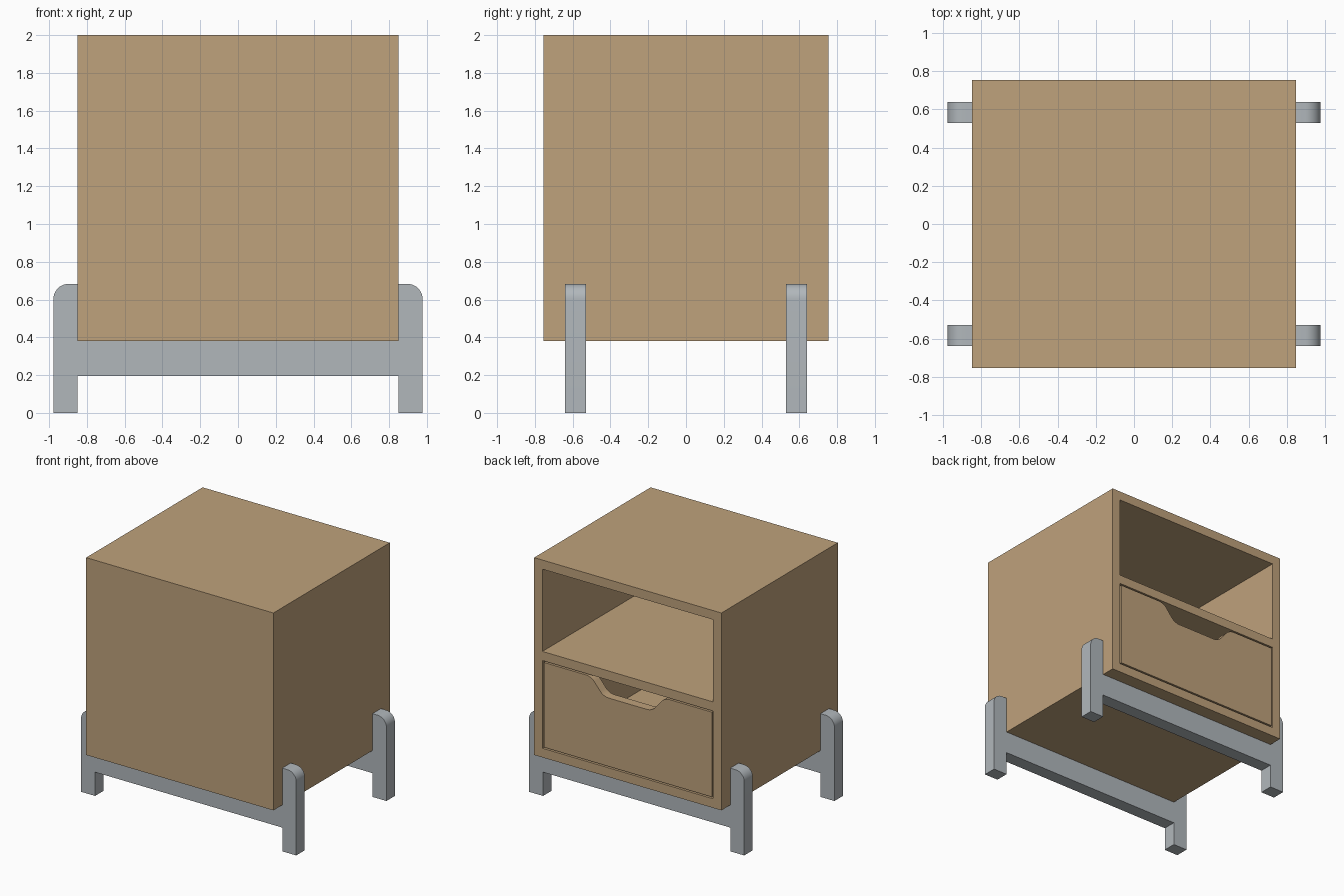
import bpy, bmesh, math
from mathutils import Vector

if "Cube" in bpy.data.objects:
    bpy.data.objects.remove(bpy.data.objects["Cube"])


def material(name, rgb):
    m = bpy.data.materials.new(name)
    m.diffuse_color = (*rgb, 1)
    m.use_nodes = True
    m.node_tree.nodes["Principled BSDF"].inputs["Base Color"].default_value = m.diffuse_color
    return m


WOOD = material("light wood", (0.52, 0.36, 0.20))
METAL = material("pale grey metal", (0.44, 0.475, 0.50))


def finish(name, bm, mat):
    bmesh.ops.recalc_face_normals(bm, faces=bm.faces)
    me = bpy.data.meshes.new(name)
    bm.to_mesh(me)
    bm.free()
    me.materials.append(mat)
    ob = bpy.data.objects.new(name, me)
    bpy.context.collection.objects.link(ob)
    return ob


def extrude_profile(name, pts, y0, y1, mat):
    """Extrude an x-z outline from y0 to y1."""
    bm = bmesh.new()
    face = bm.faces.new([bm.verts.new((x, y0, z)) for x, z in pts])
    ext = bmesh.ops.extrude_face_region(bm, geom=[face])
    verts = [v for v in ext["geom"] if isinstance(v, bmesh.types.BMVert)]
    bmesh.ops.translate(bm, verts=verts, vec=(0, y1 - y0, 0))
    return finish(name, bm, mat)


def box(name, x, y, z, mat):
    pts = [(x[0], z[0]), (x[1], z[0]), (x[1], z[1]), (x[0], z[1])]
    return extrude_profile(name, pts, y[0], y[1], mat)


def arc(cx, cz, r, a0, a1, n=8):
    return [(cx + r * math.cos(math.radians(a0 + (a1 - a0) * i / n)),
             cz + r * math.sin(math.radians(a0 + (a1 - a0) * i / n))) for i in range(n + 1)]


def smooth(ob):
    bpy.ops.object.select_all(action='DESELECT')
    ob.select_set(True)
    bpy.context.view_layer.objects.active = ob
    bpy.ops.object.shade_smooth_by_angle(angle=math.radians(30))


W, D, BASE, TOP, T = 0.85, 0.755, 0.38, 2.0, 0.075
SHELF_LOW, SHELF_HIGH = 1.175, 1.25

# Cabinet: one solid body with two compartments pushed in from the open side
bm = bmesh.new()
xs = (-W, -W + T, W - T, W)
zs = (BASE, BASE + T, SHELF_LOW, SHELF_HIGH, TOP - T, TOP)
grid = [[bm.verts.new((x, D, z)) for x in xs] for z in zs]
for r in range(5):
    for c in range(3):
        if c == 1 and r in (1, 3):
            # compartment walls and back
            rim = [grid[r][1], grid[r][2], grid[r + 1][2], grid[r + 1][1]]
            deep = [bm.verts.new(v.co + Vector((0, T - 2 * D, 0))) for v in rim]
            for i in range(4):
                j = (i + 1) % 4
                bm.faces.new((rim[i], rim[j], deep[j], deep[i]))
            bm.faces.new(deep)
        else:
            bm.faces.new((grid[r][c], grid[r][c + 1], grid[r + 1][c + 1], grid[r + 1][c]))
# outer shell
outline = ([grid[0][c] for c in range(4)] + [grid[r][3] for r in range(1, 5)]
           + [grid[5][c] for c in (3, 2, 1, 0)] + [grid[r][0] for r in range(4, 0, -1)])
corner = [grid[0][0], grid[0][3], grid[5][3], grid[5][0]]
back = {v: bm.verts.new((v.co.x, -D, v.co.z)) for v in corner}
ids = [outline.index(v) for v in corner] + [len(outline)]
for i in range(4):
    edge = [outline[k % len(outline)] for k in range(ids[i], ids[i + 1] + 1)]
    bm.faces.new(edge + [back[edge[-1]], back[edge[0]]])
bm.faces.new([back[v] for v in corner])
bmesh.ops.dissolve_limit(bm, angle_limit=0.01, verts=bm.verts, edges=bm.edges)
finish("cabinet", bm, WOOD)

# Drawer front with a scooped hand grip
GAP = 0.012
dx, dz0, dz1 = W - T - GAP, BASE + T + GAP, SHELF_LOW - GAP
R, DEPTH = 0.10, 0.135
run = 2 * R * math.sin(math.radians(50))
drop = 2 * R * (1 - math.cos(math.radians(50)))
slope = DEPTH - drop
sx = slope / math.tan(math.radians(50))
flat = 0.38 - run - sx
right = arc(flat, dz1 - DEPTH + R, R, -90, -40) + arc(0.38, dz1 - R, R, 140, 90)
left = [(-x, z) for x, z in reversed(right)]
pts = [(-dx, dz0), (dx, dz0), (dx, dz1)] + right[::-1] + left[::-1] + [(-dx, dz1)]
smooth(extrude_profile("drawer_front", pts, D - T, D, WOOD))

# Drawer tray behind the front
S, BACK = 0.05, -D + T + 0.02
for side, name in ((-1, "drawer_side_left"), (1, "drawer_side_right")):
    box(name, sorted((side * dx, side * (dx - S))), (BACK, D - T), (dz0, dz1 - 0.14), WOOD)
box("drawer_back", (-dx + S, dx - S), (BACK, BACK + S), (dz0, dz1 - 0.14), WOOD)
box("drawer_bottom", (-dx + S, dx - S), (BACK + S, D - T), (dz0, dz0 + 0.03), WOOD)

# Leg frames: two legs joined by a rail, rounded at the outer top corners
LX, LZ, RAIL, RAD = 0.977, 0.683, 0.195, 0.08
half = ([(W, RAIL), (W, 0), (LX, 0)] + arc(LX - RAD, LZ - RAD, RAD, 0, 90, 10)
        + [(W, LZ), (W, BASE)])
frame = half + [(-x, z) for x, z in reversed(half)]
for y, name in ((-0.585, "leg_frame_closed_side"), (0.585, "leg_frame_open_side")):
    smooth(extrude_profile(name, frame, y - 0.055, y + 0.055, METAL))
